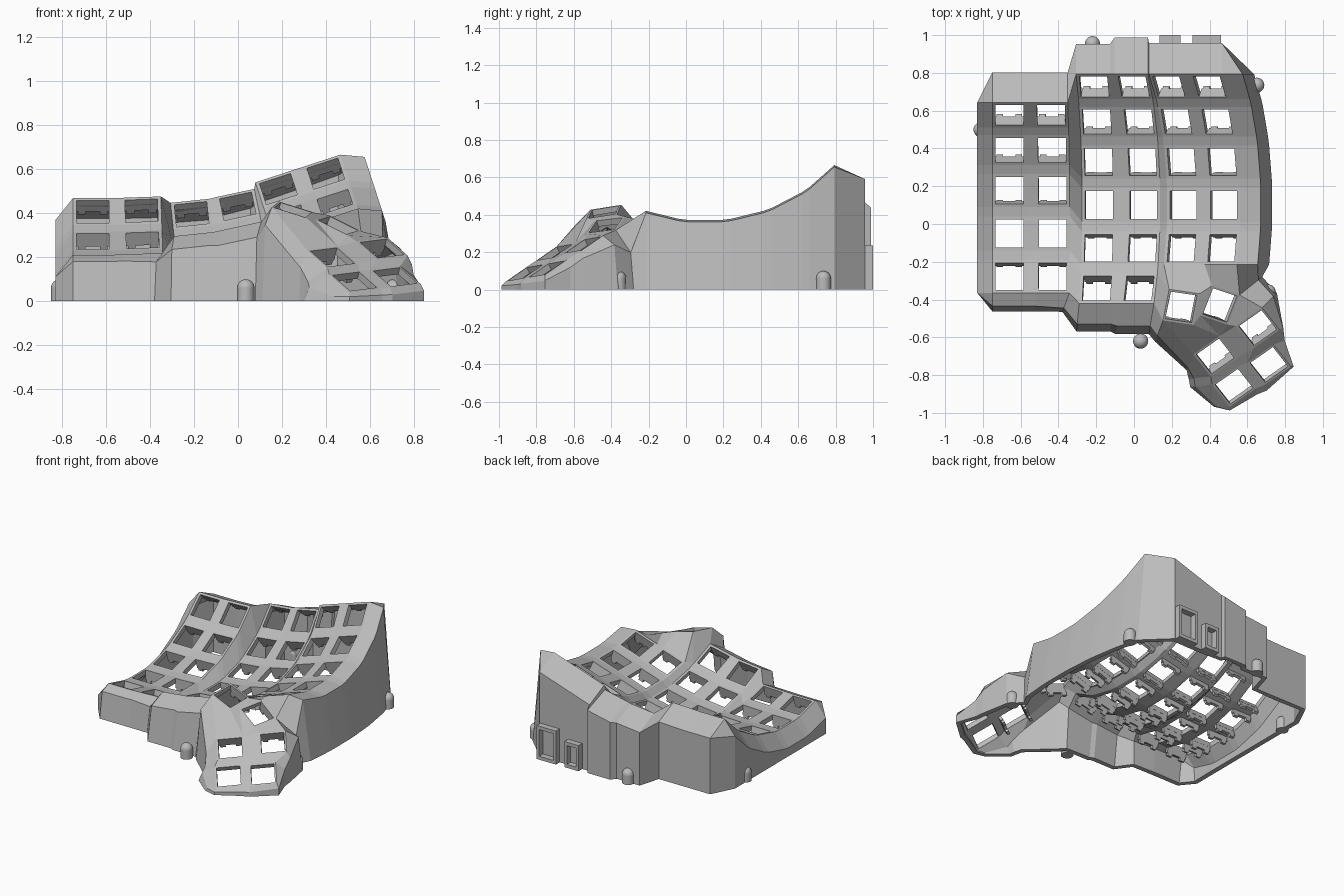
import bpy, bmesh, math
from mathutils import Vector, Matrix

cube = bpy.data.objects.get("Cube")
if cube:
    bpy.data.objects.remove(cube)

grey = bpy.data.materials.new("matte_grey")
grey.use_nodes = True
grey.diffuse_color = (0.5, 0.5, 0.5, 1)
grey.node_tree.nodes["Principled BSDF"].inputs["Base Color"].default_value = (0.5, 0.5, 0.5, 1)


def make_object(name, bm):
    mesh = bpy.data.meshes.new(name)
    bm.to_mesh(mesh)
    bm.free()
    mesh.materials.append(grey)
    obj = bpy.data.objects.new(name, mesh)
    bpy.context.collection.objects.link(obj)
    return obj


def frame(pos, u, v):
    u = Vector(u).normalized()
    n = u.cross(Vector(v)).normalized()
    m = Matrix((u, n.cross(u), n)).transposed().to_4x4()
    m.translation = pos
    return m


# Key positions: curved finger columns (centre, roll, centre row, rows)
RADIUS, STEP, HALF, HOLE = 0.92, 0.25, 0.09, 0.074
columns = {
    "A": ((-.66, -.05, .16), 0, 4, range(1, 6)),
    "B": ((-.43, -.05, .165), 2, 4, range(1, 6)),
    "C": ((-.185, .1, .15), 6, 3, range(0, 6)),
    "D": ((.05, .1, .19), 12, 3, range(0, 6)),
    "E": ((.26, .1, .275), 18, 3, range(0, 5)),
    "F": ((.475, .1, .345), 18, 3, range(0, 5)),
}
keys = {}
for name, (centre, roll, mid_row, rows) in columns.items():
    a = math.radians(roll)
    u, n, y = Vector((math.cos(a), 0, math.sin(a))), Vector((-math.sin(a), 0, math.cos(a))), Vector((0, 1, 0))
    for r in rows:
        t = (mid_row - r) * STEP
        pos = Vector(centre) + y * RADIUS * math.sin(t) + n * RADIUS * (1 - math.cos(t))
        keys[f"{name}{r}"] = frame(pos, u, y * math.cos(t) + n * math.sin(t))

# Thumb cluster keys
keys["T1"] = frame((.25, -.44, .415), (.95, -.14, -.3), (.12, 1, .18))
keys["T2"] = frame((.455, -.43, .345), (.9, -.3, -.45), (.25, 1, .18))
lower_u, lower_v = (.8, .56, .1), (-.5, .85, .55)
for name, pos in {"T3": (.43, -.70, .2), "T4": (.655, -.55, .24),
                  "T5": (.53, -.86, .09), "T6": (.715, -.745, .11)}.items():
    keys[name] = frame(pos, lower_u, lower_v)

# Shell surface: key frames, webbing and walls
bm = bmesh.new()
cache = {}
SIGNS = {"FL": (-1, -1), "FR": (1, -1), "BR": (1, 1), "BL": (-1, 1)}


def corner(code, size=None):
    key, c = code[:2], code[2:]
    half = size or (.085 if key[0] == "T" else HALF)
    if (code, half) not in cache:
        sx, sy = SIGNS[c]
        cache[code, half] = bm.verts.new(keys[key] @ Vector((sx * half, sy * half, 0)))
    return cache[code, half]


def face(verts):
    unique = list(dict.fromkeys(verts))
    if len(unique) > 2:
        bm.faces.new(unique)


def web(*codes):
    face([corner(c) for c in codes])


for k in keys:
    names = [k + c for c in SIGNS]
    for a, b in zip(names, names[1:] + names[:1]):
        face([corner(a), corner(b), corner(b, HOLE), corner(a, HOLE)])

for c in columns:
    d = chr(ord(c) + 1)
    for r in range(6):
        here, below, side, diag = f"{c}{r}", f"{c}{r+1}", f"{d}{r}", f"{d}{r+1}"
        if here not in keys:
            continue
        if below in keys:
            web(here + "FL", here + "FR", below + "BR", below + "BL")
        if side in keys:
            web(here + "BR", side + "BL", side + "FL", here + "FR")
            if below in keys and diag in keys:
                web(here + "FR", side + "FL", diag + "BL", below + "BR")

# Joins between the columns and the thumb cluster
for line in ("B1BR C1BL C0FL", "B1BR C0FL C0BL", "D4FR D5BR E4FL", "E4FL D5BR T1BL",
             "D5BR D5FR T1FL T1BL", "E4FL E4FR T1BR T1BL", "E4FR F4FL T2BL T1BR",
             "F4FL F4FR T2BR T2BL", "T1BR T2BL T2FL T1FR", "T1FL T1FR T3BR T3BL",
             "T1FR T2FL T3BR", "T2FL T2FR T3BR", "T2FR T4BL T3BR", "T2FR T2BR T4BR T4BL",
             "T3BR T4BL T4FL T3FR", "T3FL T3FR T5BR T5BL", "T4FL T4FR T6BR T6BL",
             "T5BR T6BL T6FL T5FR", "T3FR T4FL T6BL T5BR"):
    web(*line.split())

# Wall ring: rim corner, outward x, outward y, drop, flare
ring = []


def wall(codes, ox, oy, drop, flare=0.0):
    ring.extend((c, ox, oy, drop, flare) for c in codes.split())


wall(" ".join(f"A{r}FL A{r}BL" for r in range(5, 0, -1)), -.08, 0, .1)
wall("A1BL A1BR B1BL B1BR C0BL C0BR", 0, .16, .075)
wall("D0BL D0BR", 0, .195, .07)
wall("E0BL E0BR F0BL F0BR", 0, .165, .075)
wall(" ".join(f"F{r}BR F{r}FR" for r in range(5)), .11, 0, .01, .55)
wall("T2BR", .1, .08, .12, .2)
wall("T4BR", .06, .06, .05, .3)
wall("T4FR", .02, .01, .04)
wall("T6BR", .06, .02, .04)
wall("T6FR", .015, 0, .03)
wall("T6FL T5FR", .01, -.03, .03)
wall("T5FL", 0, -.02, .02)
wall("T5FL", -.07, 0, .02, .2)
wall("T5BL T3FL", -.09, -.01, .06, .3)
wall("T3BL", -.03, -.07, .08, .2)
wall("T1FL", -.03, -.08, .08, .4)
wall("D5FR D5FL", -.02, -.12, .07, .35)
wall("C5FR C5FL", -.01, -.11, .06, .35)
wall("B5FR", -.03, -.08, .04, .25)
wall("B5FL A5FR A5FL", 0, -.07, .03, .4)

strip = []
for code, ox, oy, drop, flare in ring:
    rim = corner(code)
    out = Vector((ox, oy, 0))
    mid = rim.co + out
    mid.z = max(.015, mid.z - drop)
    ground = rim.co + out * (1 + flare)
    ground.z = 0
    strip.append((rim, bm.verts.new(mid), bm.verts.new(ground)))
for p, q in zip(strip, strip[1:] + strip[:1]):
    for i in range(2):
        face([p[i], q[i], q[i + 1], p[i + 1]])

bm.normal_update()
bmesh.ops.recalc_face_normals(bm, faces=bm.faces)
probe = corner("D3FL", HOLE).link_faces[0]
if probe.normal.z < 0:
    bmesh.ops.reverse_faces(bm, faces=bm.faces)
shell = make_object("case_shell", bm)
solid = shell.modifiers.new("thickness", "SOLIDIFY")
solid.thickness = .035
solid.offset = -1
bpy.context.view_layer.objects.active = shell
shell.select_set(True)
bpy.ops.object.modifier_apply(modifier=solid.name)
for v in shell.data.vertices:
    v.co.z = max(0, v.co.z)


def add_box(bm, centre, size, matrix=Matrix()):
    m = matrix @ Matrix.Translation(centre) @ Matrix.Diagonal((*size, 1))
    bmesh.ops.create_cube(bm, size=1, matrix=m)


# Switch holders below each opening
bm = bmesh.new()
for k, m in keys.items():
    if k in ("T5", "T6"):
        continue
    for sy in (-1, 1):
        add_box(bm, (0, sy * .084, -.05), (.15, .018, .035), m)
        for sx in (-1, 1):
            add_box(bm, (sx * .05, sy * .084, -.072), (.035, .018, .03), m)
make_object("switch_holders", bm)

# Rounded screw posts around the base
bm = bmesh.new()
for x, y in ((.035, -.62), (-.81, .5), (-.22, .955), (.65, .735), (.71, -.36)):
    bmesh.ops.create_cone(bm, cap_ends=True, segments=20, radius1=.04, radius2=.04, depth=.06,
                          matrix=Matrix.Translation((x, y, .03)))
    bmesh.ops.create_uvsphere(bm, u_segments=20, v_segments=12, radius=.04,
                              matrix=Matrix.Translation((x, y, .06)))
posts = make_object("screw_posts", bm)
bpy.ops.object.select_all(action="DESELECT")
posts.select_set(True)
bpy.context.view_layer.objects.active = posts
bpy.ops.object.shade_smooth_by_angle()

# Framed sockets on the back wall
bm = bmesh.new()
for x, wide, top in ((.19, .11, .18), (.385, .15, .235)):
    for s in (-1, 1):
        add_box(bm, (x + s * (wide / 2 - .01), .97, top / 2), (.02, .06, top))
    for z in (.012, top - .012):
        add_box(bm, (x, .97, z), (wide - .04, .06, .024))
make_object("back_sockets", bm)
